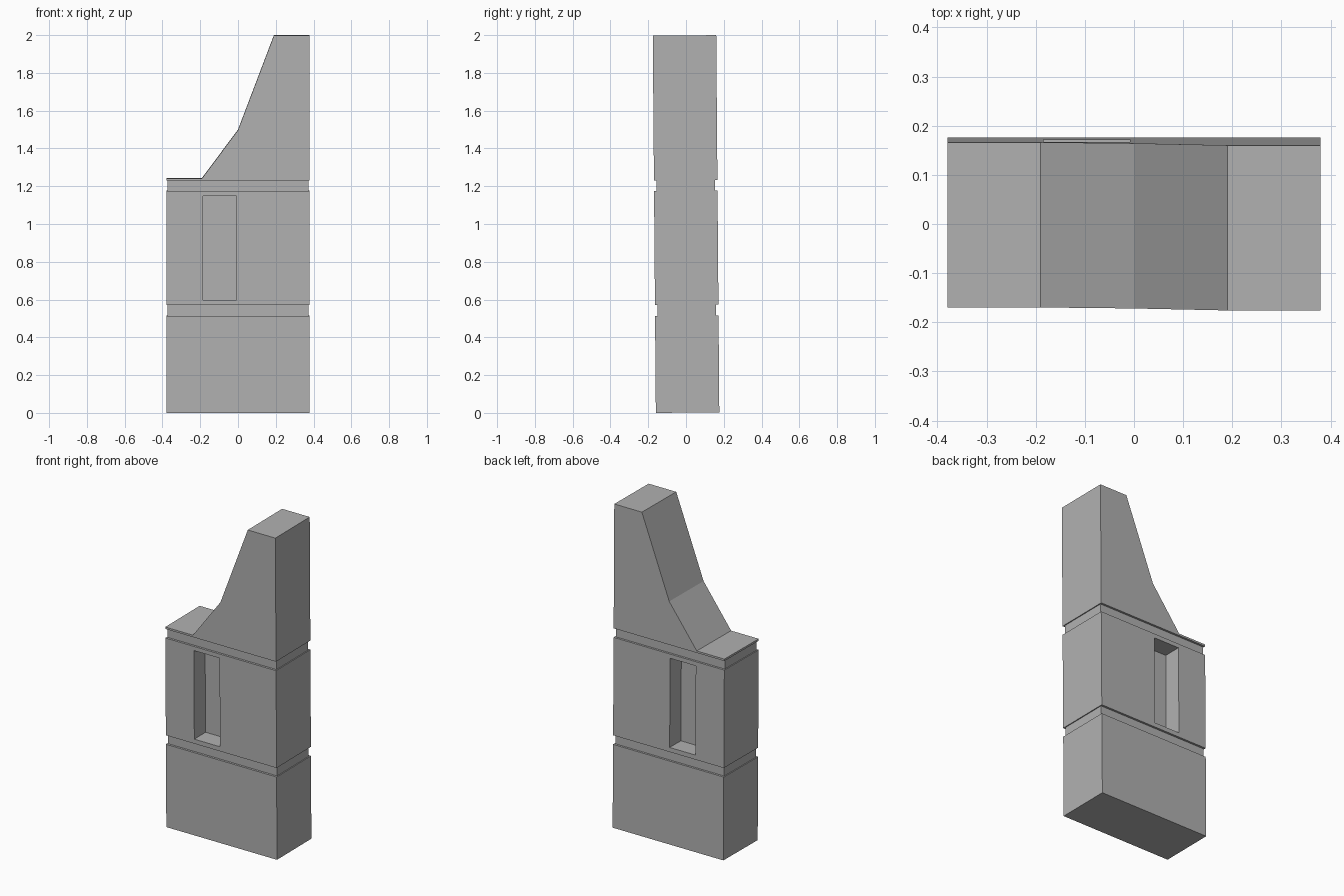
import bpy, bmesh
from mathutils import Vector

if "Cube" in bpy.data.objects:
    bpy.data.objects.remove(bpy.data.objects["Cube"])

HX, HY = 0.379, 0.168                       # half width and half thickness
PLACE = dict(location=(0, 0.0083, 0.0014), rotation=(0.0081, 0, 0))  # slight lean


def make_object(name, bm):
    bmesh.ops.recalc_face_normals(bm, faces=bm.faces)
    mesh = bpy.data.meshes.new(name)
    bm.to_mesh(mesh)
    bm.free()
    obj = bpy.data.objects.new(name, mesh)
    bpy.context.collection.objects.link(obj)
    obj.location, obj.rotation_euler = PLACE["location"], PLACE["rotation"]
    return obj


# Broken upper wall: front profile extruded through the thickness
profile = [(-HX, 1.23), (HX, 1.23), (HX, 1.997), (0.19, 1.997),
           (0, 1.497), (-0.19, 1.242), (-HX, 1.242)]
bm = bmesh.new()
front = bm.faces.new([bm.verts.new((x, -HY, z)) for x, z in profile])
grown = bmesh.ops.extrude_face_region(bm, geom=[front], use_keep_orig=True)["geom"]
bmesh.ops.translate(bm, vec=(0, 2 * HY, 0),
                    verts=[v for v in grown if isinstance(v, bmesh.types.BMVert)])

# Lower wall with two recessed bands: extrude the underside down ring by ring
under = next(f for f in bm.faces if all(abs(v.co.z - 1.23) < 1e-5 for v in f.verts))
DX, DY = 0.006, 0.013                       # band depth on the ends and the faces
rings = [(1.23, 1), (1.174, 1), (1.174, 0), (0.57, 0),
         (0.57, 1), (0.514, 1), (0.514, 0), (0, 0)]
for z, inset in rings:
    under = bmesh.ops.extrude_discrete_faces(bm, faces=[under])["faces"][0]
    for v in under.verts:
        sx, sy = (1 if v.co.x > 0 else -1), (1 if v.co.y > 0 else -1)
        v.co = Vector((sx * (HX - inset * DX), sy * (HY - inset * DY), z))
wall = make_object("wall", bm)

# Dark grey stone
stone = bpy.data.materials.new("stone")
stone.diffuse_color = (0.44, 0.44, 0.44, 1)
stone.use_nodes = True
stone.node_tree.nodes["Principled BSDF"].inputs["Base Color"].default_value = stone.diffuse_color
wall.data.materials.append(stone)

# Window niches cut into both faces, leaving a solid core
bm = bmesh.new()
for side in (-1, 1):
    verts = bmesh.ops.create_cube(bm, size=1)["verts"]
    bmesh.ops.scale(bm, vec=(0.176, 0.22, 0.55), verts=verts)
    bmesh.ops.translate(bm, vec=(-0.096, side * HY, 0.873), verts=verts)
cutter = make_object("niche_cutter", bm)
cutter.data.materials.append(stone)
cutter.hide_render = True
cutter.hide_set(True)
cutter.display_type = 'WIRE'

mod = wall.modifiers.new("niches", 'BOOLEAN')
mod.operation = 'DIFFERENCE'
mod.solver = 'EXACT'
mod.object = cutter
